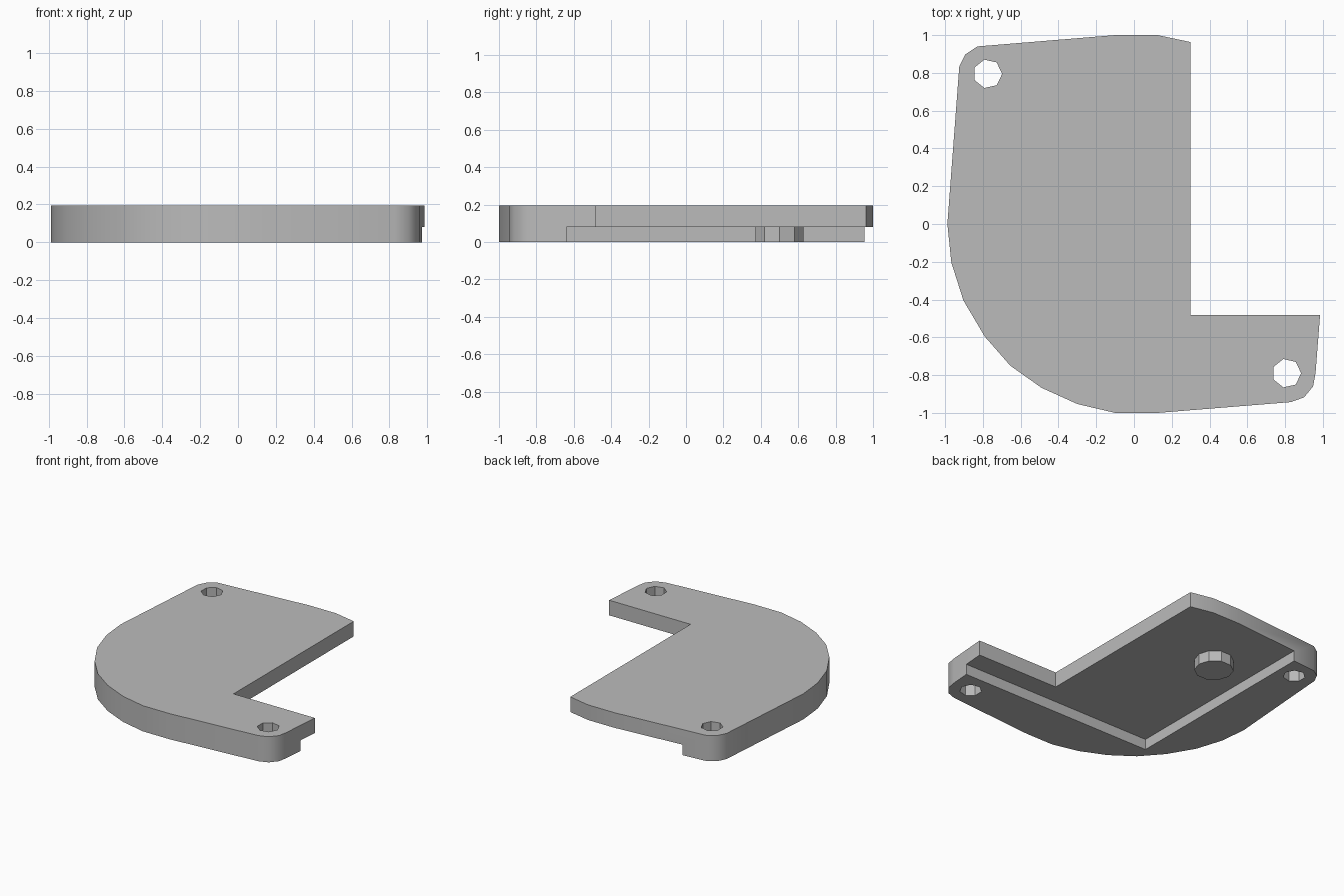
import bpy, bmesh, math

old = bpy.data.objects.get("Cube")
if old:
    bpy.data.objects.remove(old, do_unlink=True)

grey = bpy.data.materials.new("plain grey")
grey.use_nodes = True
colour = (0.5, 0.5, 0.5, 1)
grey.diffuse_color = colour
grey.node_tree.nodes["Principled BSDF"].inputs["Base Color"].default_value = colour


def prism(name, outline, z0, z1):
    """Extrude a counter-clockwise outline from z0 to z1."""
    bm = bmesh.new()
    base = bm.faces.new([bm.verts.new((x, y, z0)) for x, y in outline])
    ext = bmesh.ops.extrude_face_region(bm, geom=[base])
    for v in ext["geom"]:
        if isinstance(v, bmesh.types.BMVert):
            v.co.z = z1
    bmesh.ops.recalc_face_normals(bm, faces=bm.faces)
    mesh = bpy.data.meshes.new(name)
    bm.to_mesh(mesh)
    bm.free()
    mesh.materials.append(grey)
    obj = bpy.data.objects.new(name, mesh)
    bpy.context.collection.objects.link(obj)
    return obj


def ring(cx, cy, r, n):
    return [(cx + r * math.cos(2 * math.pi * i / n),
             cy + r * math.sin(2 * math.pi * i / n)) for i in range(n)]


# L-shaped plate: notch, rounded screw corners and a big curved corner
outline = [
    (0.30, 0.963), (0.125, 1), (-0.10, 1),
    (-0.83, 0.94), (-0.893, 0.898), (-0.925, 0.834),
    (-0.988, 0), (-0.967, -0.204), (-0.903, -0.405), (-0.79, -0.596),
    (-0.655, -0.75), (-0.49, -0.867), (-0.30, -0.953), (-0.10, -1),
    (0.125, -1), (0.83, -0.943), (0.90, -0.918), (0.948, -0.86),
    (0.961, -0.79), (0.985, -0.483), (0.30, -0.483),
]
plate = prism("plate", outline[::-1], 0, 0.195)

# Underside recess and the two screw holes
recess = [(-0.64, -0.64), (1.2, -0.64), (1.2, 1.2), (-0.64, 1.2)]
cutters = [
    prism("recess_cutter", recess, -0.1, 0.08),
    prism("back_hole_cutter", ring(-0.775, 0.795, 0.077, 7), -0.1, 0.3),
    prism("front_hole_cutter", ring(0.808, -0.79, 0.077, 7), -0.1, 0.3),
]
bpy.context.view_layer.objects.active = plate
for cutter in cutters:
    cutter.hide_render = True
    mod = plate.modifiers.new(cutter.name, "BOOLEAN")
    mod.operation = "DIFFERENCE"
    mod.solver = "EXACT"
    mod.object = cutter
    bpy.ops.object.modifier_apply(modifier=mod.name)
    bpy.data.objects.remove(cutter, do_unlink=True)

# Smooth the curved rim, keep real corners sharp
bpy.ops.object.select_all(action="DESELECT")
plate.select_set(True)
bpy.ops.object.shade_smooth_by_angle(angle=math.radians(35))

# Locating peg under the plate
prism("peg", ring(-0.30, 0.50, 0.135, 10), 0, 0.09)
